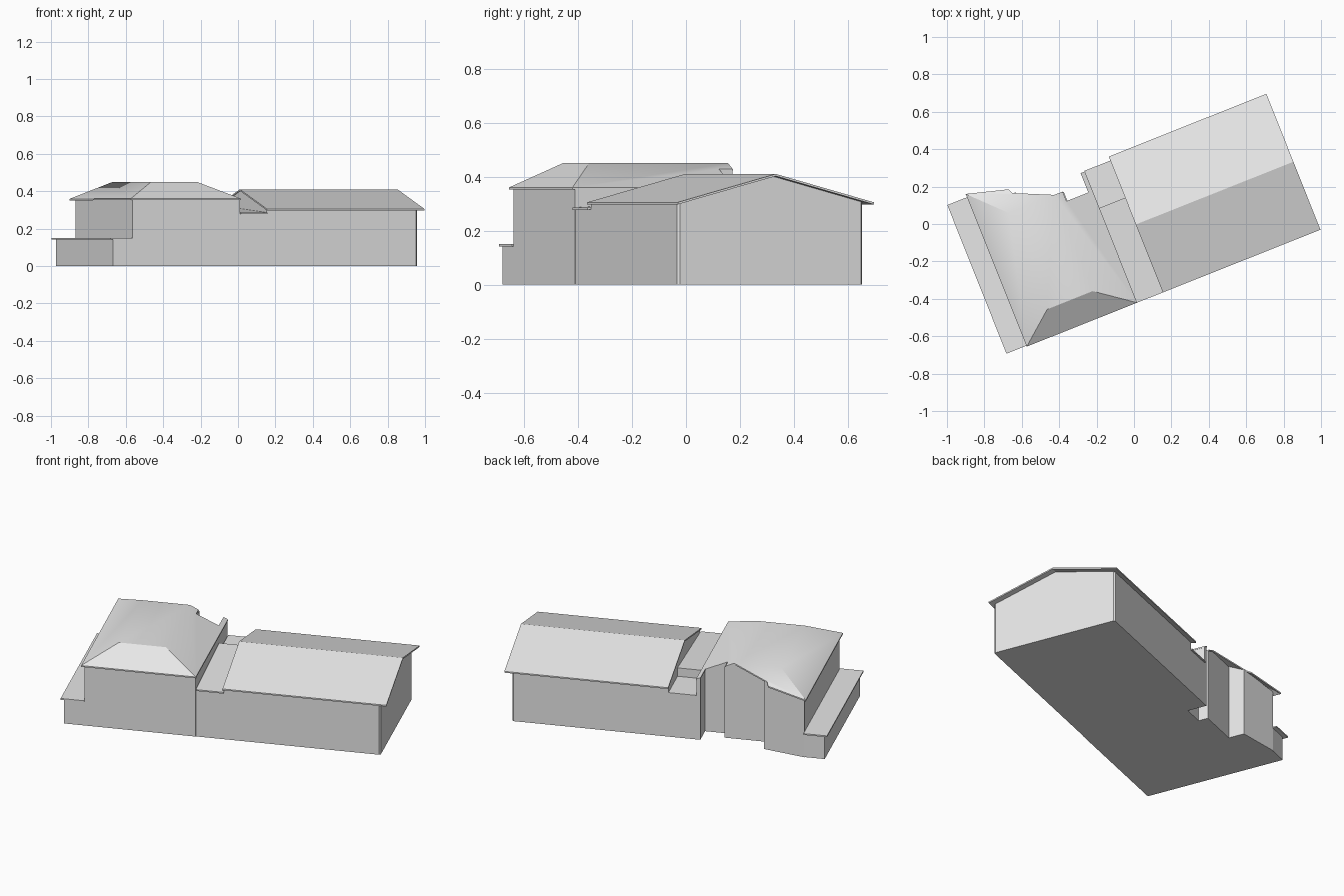
import bpy
import bmesh
import math

cube = bpy.data.objects.get("Cube")
if cube:
    bpy.data.objects.remove(cube, do_unlink=True)

TURN = math.radians(21.7)      # the whole building is turned in plan
THICK = 0.008                  # roof sheet thickness
SMOOTH = math.radians(30)

grey = bpy.data.materials.new("light_grey")
grey.use_nodes = True
colour = (0.8, 0.8, 0.8, 1)
grey.diffuse_color = colour
grey.node_tree.nodes["Principled BSDF"].inputs["Base Color"].default_value = colour


def finish(name, bm):
    bmesh.ops.recalc_face_normals(bm, faces=bm.faces)
    for f in bm.faces:
        f.smooth = True
    for e in bm.edges:
        e.smooth = len(e.link_faces) == 2 and e.calc_face_angle(0) < SMOOTH
    mesh = bpy.data.meshes.new(name)
    bm.to_mesh(mesh)
    bm.free()
    mesh.materials.append(grey)
    ob = bpy.data.objects.new(name, mesh)
    ob.rotation_euler.z = TURN
    bpy.context.scene.collection.objects.link(ob)
    return ob


def walls(name, plan, height):
    """Walls on a plan outline, reaching up to just under the roof."""
    bm = bmesh.new()
    low = [bm.verts.new((x, y, 0)) for x, y in plan]
    top = [bm.verts.new((x, y, height(x, y) - THICK / 2)) for x, y in plan]
    bm.faces.new(low[::-1])
    for i in range(len(plan)):
        j = (i + 1) % len(plan)
        bm.faces.new((low[i], low[j], top[j], top[i]))
    return finish(name, bm)


def roof(name, panels, height):
    """Thin roof sheet from plan panels that share corners."""
    bm = bmesh.new()
    seen = {}
    for panel in panels:
        for p in panel:
            if p not in seen:
                seen[p] = bm.verts.new((*p, height(*p)))
        bm.faces.new([seen[p] for p in panel])
    bmesh.ops.recalc_face_normals(bm, faces=bm.faces)
    under = bmesh.ops.extrude_face_region(bm, geom=bm.faces[:], use_keep_orig=True)
    for v in under["geom"]:
        if isinstance(v, bmesh.types.BMVert):
            v.co.z -= THICK
    return finish(name, bm)


def rect(x0, x1, y0, y1):
    return [(x0, y0), (x1, y0), (x1, y1), (x0, y1)]


# Hall with a gabled roof
RIDGE = -0.006


def hall_height(x, y):
    return 0.41 - 0.105 * abs(y - RIDGE) / 0.391


walls("hall_walls",
      [(0.012, -0.383), (0.872, -0.383), (0.88, -0.375), (0.88, RIDGE),
       (0.88, 0.347), (0.872, 0.355), (0.012, 0.355), (0.012, RIDGE)],
      hall_height)
roof("hall_roof",
     [rect(0.008, 0.915, -0.397, RIDGE), rect(0.008, 0.915, RIDGE, 0.385)],
     hall_height)


# Wing with a flat-topped hipped roof and an open notch at the back
def wing_height(x, y):
    return min(0.45,
               0.45 - 0.455 * (x + 0.338),      # slope towards the hall
               0.45 + 0.511 * (x + 0.60),       # outer slope
               0.45 + 0.62 * (y + 0.252),       # front hip
               0.45 - 0.505 * (y - 0.302))      # back hip


def wing_slope(x, y):
    return 0.45 - 0.455 * (x + 0.338) if x > -0.338 else wing_height(x, y)


walls("wing_walls",
      [(-0.76, -0.385), (-0.143, -0.385), (-0.143, 0.355), (-0.163, 0.355),
       (-0.163, 0.242), (-0.285, 0.242), (-0.285, 0.298), (-0.338, 0.298),
       (-0.525, 0.298), (-0.525, 0.39), (-0.76, 0.443)],
      lambda x, y: wing_slope(x, y) if y > 0 else wing_height(x, y))

front_left, front_right = (-0.775, -0.397), (-0.14, -0.397)
top_fl, top_fr = (-0.60, -0.252), (-0.338, -0.252)
top_bl, top_br = (-0.60, 0.302), (-0.338, 0.302)
back_left = (-0.777, 0.482)
roof("wing_roof",
     [[front_left, front_right, top_fr, top_fl],
      [front_left, top_fl, top_bl, back_left],
      [top_fl, top_fr, top_br, top_bl],
      [top_bl, top_br, (-0.543, 0.394), (-0.554, 0.42), back_left],
      [top_fr, front_right, (-0.14, 0.358), (-0.165, 0.358),
       (-0.165, 0.247), (-0.29, 0.247), (-0.29, 0.302), top_br]],
     lambda x, y: wing_slope(x, y) if y > -0.3 else wing_height(x, y))


# Low link between hall and wing, stepped down at the back
STEP = 0.148


def link_front(x, y):
    return 0.285 + 0.03 * (y + 0.397) / 0.545


def link_back(x, y):
    return 0.265


walls("link_front_walls", rect(-0.143, 0.012, -0.383, STEP), link_front)
roof("link_front_roof", [rect(-0.14, 0.012, -0.397, STEP)], link_front)
walls("link_back_walls", rect(-0.143, 0.012, STEP, 0.355), link_back)
roof("link_back_roof", [rect(-0.14, 0.012, STEP, 0.362)], link_back)


# Low lean-to along the outer side of the wing
def lean_height(x, y):
    return 0.15


walls("lean_to_walls", rect(-0.872, -0.76, -0.385, 0.44), lean_height)
roof("lean_to_roof", [rect(-0.89, -0.76, -0.392, 0.463)], lean_height)
